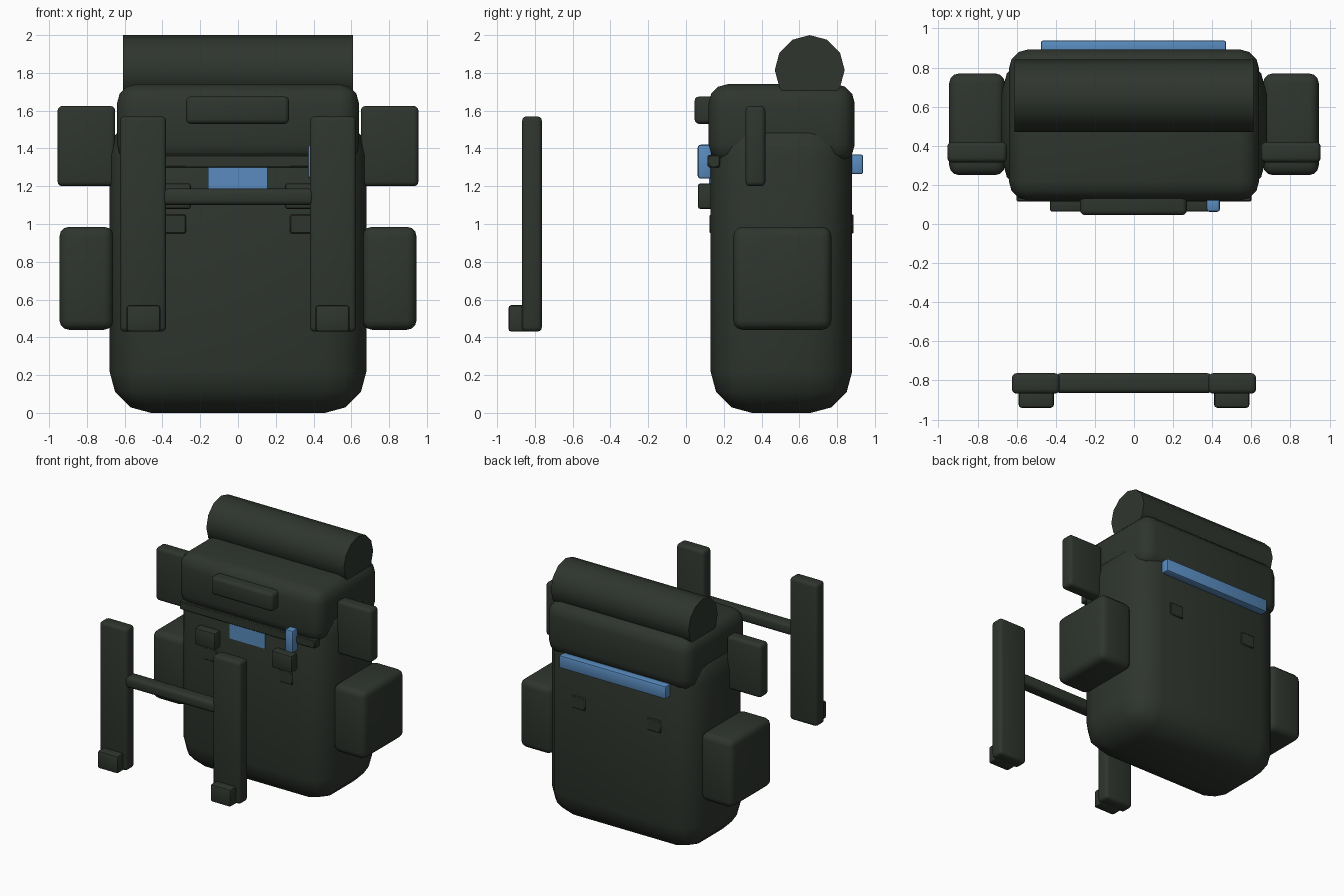
import bpy, bmesh, math
from mathutils import Vector, Matrix

if "Cube" in bpy.data.objects:
    bpy.data.objects.remove(bpy.data.objects["Cube"], do_unlink=True)


def material(name, rgb):
    m = bpy.data.materials.new(name)
    m.use_nodes = True
    m.diffuse_color = (*rgb, 1)
    shader = m.node_tree.nodes["Principled BSDF"]
    shader.inputs["Base Color"].default_value = (*rgb, 1)
    shader.inputs["Roughness"].default_value = 0.8
    return m


GREEN = material("dark olive canvas", (0.028, 0.036, 0.027))
BLUE = material("blue trim", (0.10, 0.26, 0.52))


def finish(name, bm, mat):
    mesh = bpy.data.meshes.new(name)
    bm.to_mesh(mesh)
    bm.free()
    mesh.materials.append(mat)
    ob = bpy.data.objects.new(name, mesh)
    bpy.context.collection.objects.link(ob)
    bpy.ops.object.select_all(action='DESELECT')
    ob.select_set(True)
    bpy.context.view_layer.objects.active = ob
    bpy.ops.object.shade_smooth_by_angle(angle=math.radians(40))
    return ob


def box(name, x, y, z, bevel=0.0, mat=GREEN, segments=3):
    """Rounded box spanning the given (min, max) ranges."""
    lo, hi = Vector((x[0], y[0], z[0])), Vector((x[1], y[1], z[1]))
    bm = bmesh.new()
    bmesh.ops.create_cube(bm, size=1)
    bmesh.ops.scale(bm, vec=hi - lo, verts=bm.verts)
    bmesh.ops.translate(bm, vec=(lo + hi) / 2, verts=bm.verts)
    if bevel:
        bmesh.ops.bevel(bm, geom=bm.edges[:], offset=bevel, segments=segments,
                        profile=0.5, affect='EDGES')
    return finish(name, bm, mat)


def pair(name, x, y, z, bevel=0.0, mat=GREEN, segments=3):
    """The same box on the left (+x) and right (-x)."""
    box("left_" + name, x, y, z, bevel, mat, segments)
    box("right_" + name, (-x[1], -x[0]), y, z, bevel, mat, segments)


# Main bag and lid
box("main_bag", (-0.68, 0.68), (0.13, 0.88), (0, 1.58), 0.22)
box("lid", (-0.64, 0.64), (0.12, 0.893), (1.32, 1.74), 0.1)
box("lid_pocket", (-0.275, 0.27), (0.045, 0.2), (1.53, 1.675), 0.025)

# Bedroll lying across the lid
bm = bmesh.new()
turn = Matrix.Translation((0, 0.655, 1.815)) @ Matrix.Rotation(math.pi / 2, 4, 'Y')
bmesh.ops.create_cone(bm, cap_ends=True, segments=12, radius1=0.185,
                      radius2=0.185, depth=1.22, matrix=turn)
finish("bedroll", bm, GREEN)

# Side pouches and side flaps
pair("side_pouch", (0.66, 0.945), (0.25, 0.77), (0.44, 0.985), 0.05)
pair("side_flap", (0.65, 0.955), (0.315, 0.42), (1.2, 1.625), 0.025)

# Front fittings
box("front_band", (-0.6, 0.6), (0.115, 0.18), (1.3, 1.365), 0.006, segments=1)
box("front_label", (-0.16, 0.155), (0.122, 0.131), (1.18, 1.3), mat=BLUE)
box("front_clip", (0.37, 0.44), (0.062, 0.14), (1.24, 1.42), 0.015, BLUE, 2)
pair("buckle", (0.25, 0.43), (0.063, 0.15), (1.08, 1.215), 0.012, segments=2)
pair("strap_tab", (0.275, 0.395), (0.125, 0.888), (0.95, 1.05), 0.006, segments=1)

# Back trim
box("back_trim", (-0.475, 0.47), (0.87, 0.938), (1.265, 1.367), 0.01, BLUE, 2)

# Shoulder harness standing ahead of the bag
pair("shoulder_strap", (0.38, 0.625), (-0.868, -0.763), (0.43, 1.57), 0.025)
pair("strap_end", (0.41, 0.59), (-0.94, -0.84), (0.43, 0.57), 0.015, segments=2)
box("chest_strap", (-0.4, 0.4), (-0.865, -0.763), (1.1, 1.187), 0.025)
